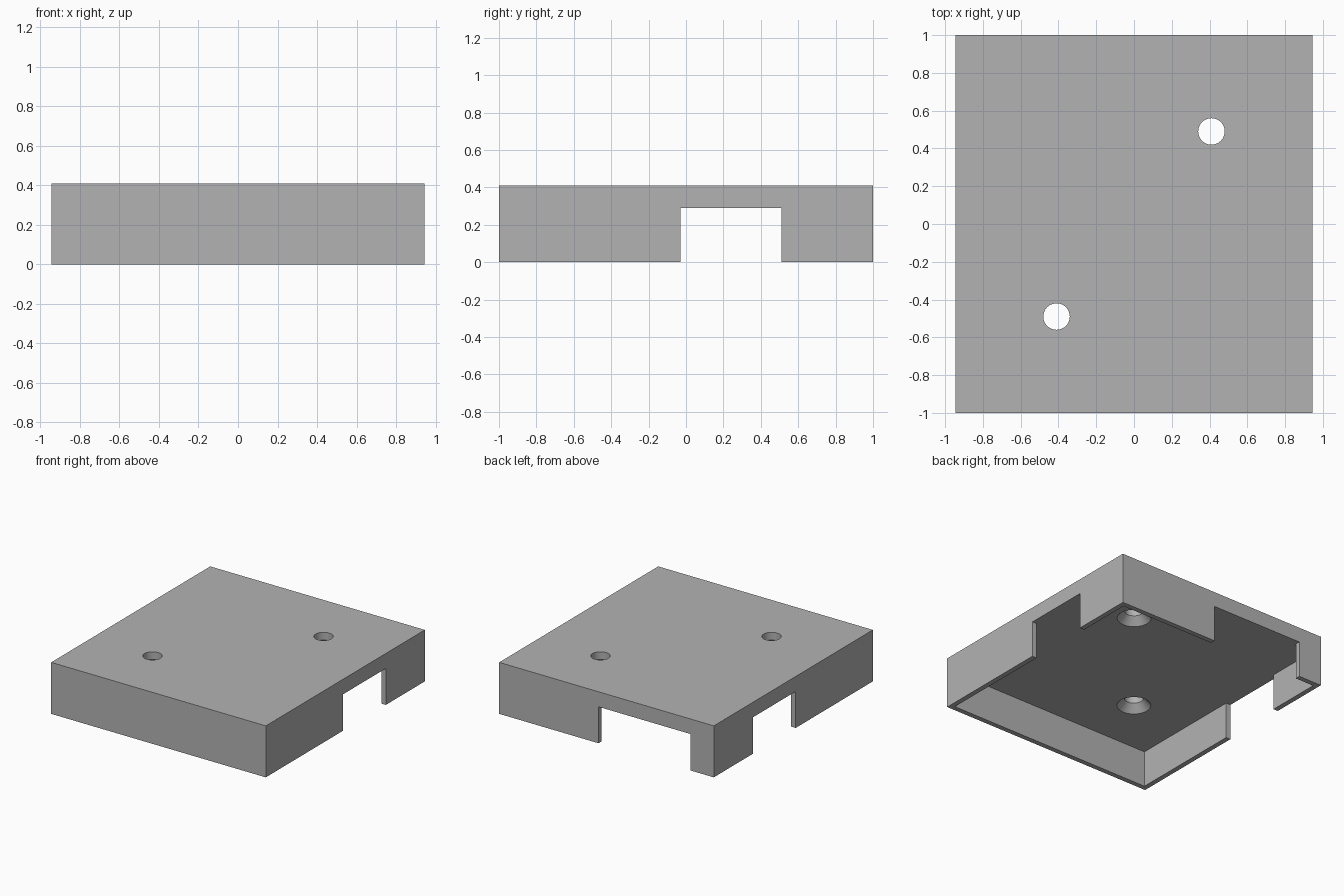
import bpy
import bmesh
import math

default = bpy.data.objects.get("Cube")
if default:
    bpy.data.objects.remove(default, do_unlink=True)

# Overall sizes
HALF_X, HALF_Y, HEIGHT = 0.945, 1.0, 0.41
WALL, CEILING = 0.04, 0.29
SIDE_NOTCH = (-0.03, 0.51)      # along y, through both side walls
BACK_NOTCH = (-0.74, 0.07)      # along x, through the back wall
HOLES = ((0.41, 0.49), (-0.41, -0.49))
HOLE_R, SINK_R, SINK_DEPTH = 0.07, 0.124, 0.06

grey = bpy.data.materials.new("plain grey")
grey.use_nodes = True
colour = (0.45, 0.45, 0.45, 1)
grey.diffuse_color = colour
grey.node_tree.nodes["Principled BSDF"].inputs["Base Color"].default_value = colour


def make_object(name, bm):
    bmesh.ops.recalc_face_normals(bm, faces=bm.faces)
    mesh = bpy.data.meshes.new(name)
    bm.to_mesh(mesh)
    bm.free()
    mesh.materials.append(grey)
    obj = bpy.data.objects.new(name, mesh)
    bpy.context.collection.objects.link(obj)
    return obj


def prism(name, outline, z0, z1):
    """Extrude a plan outline from z0 up to z1."""
    bm = bmesh.new()
    base = bm.faces.new([bm.verts.new((x, y, z0)) for x, y in outline])
    top = bmesh.ops.extrude_face_region(bm, geom=[base])["geom"]
    bmesh.ops.translate(bm, vec=(0, 0, z1 - z0),
                        verts=[v for v in top if isinstance(v, bmesh.types.BMVert)])
    return make_object(name, bm)


def lathe(name, profile, x, y, sides=48):
    """Stack rings of (radius, z) into a closed round solid."""
    bm = bmesh.new()
    rings = [[bm.verts.new((x + r * math.cos(math.tau * i / sides),
                            y + r * math.sin(math.tau * i / sides), z))
              for i in range(sides)] for r, z in profile]
    for low, high in zip(rings, rings[1:]):
        for i in range(sides):
            j = (i + 1) % sides
            bm.faces.new((low[i], low[j], high[j], high[i]))
    bm.faces.new(rings[0])
    bm.faces.new(rings[-1])
    return make_object(name, bm)


def cut(target, cutter):
    mod = target.modifiers.new("cut", 'BOOLEAN')
    mod.operation = 'DIFFERENCE'
    mod.solver = 'EXACT'
    mod.object = cutter
    bpy.context.view_layer.objects.active = target
    bpy.ops.object.modifier_apply(modifier=mod.name)
    bpy.data.objects.remove(cutter, do_unlink=True)


# Solid cover block
cover = prism("cover", [(-HALF_X, -HALF_Y), (HALF_X, -HALF_Y),
                        (HALF_X, HALF_Y), (-HALF_X, HALF_Y)], 0, HEIGHT)

# Hollow underside, its outline running out through the three wall notches
ix, iy = HALF_X - WALL, HALF_Y - WALL
ox, oy = HALF_X + WALL, HALF_Y + WALL
s0, s1 = SIDE_NOTCH
b0, b1 = BACK_NOTCH
cavity = [(-ix, -iy), (ix, -iy),
          (ix, s0), (ox, s0), (ox, s1), (ix, s1), (ix, iy),
          (b1, iy), (b1, oy), (b0, oy), (b0, iy), (-ix, iy),
          (-ix, s1), (-ox, s1), (-ox, s0), (-ix, s0)]
cut(cover, prism("cavity_cutter", cavity, -WALL, CEILING))

# Screw holes, countersunk from below
for x, y in HOLES:
    profile = [(SINK_R, CEILING - WALL), (SINK_R, CEILING),
               (HOLE_R, CEILING + SINK_DEPTH), (HOLE_R, HEIGHT + WALL)]
    cut(cover, lathe("hole_cutter", profile, x, y))

# Smooth hole walls, crisp edges elsewhere
bpy.ops.object.select_all(action='DESELECT')
cover.select_set(True)
bpy.context.view_layer.objects.active = cover
bpy.ops.object.shade_smooth_by_angle(angle=math.radians(30))
